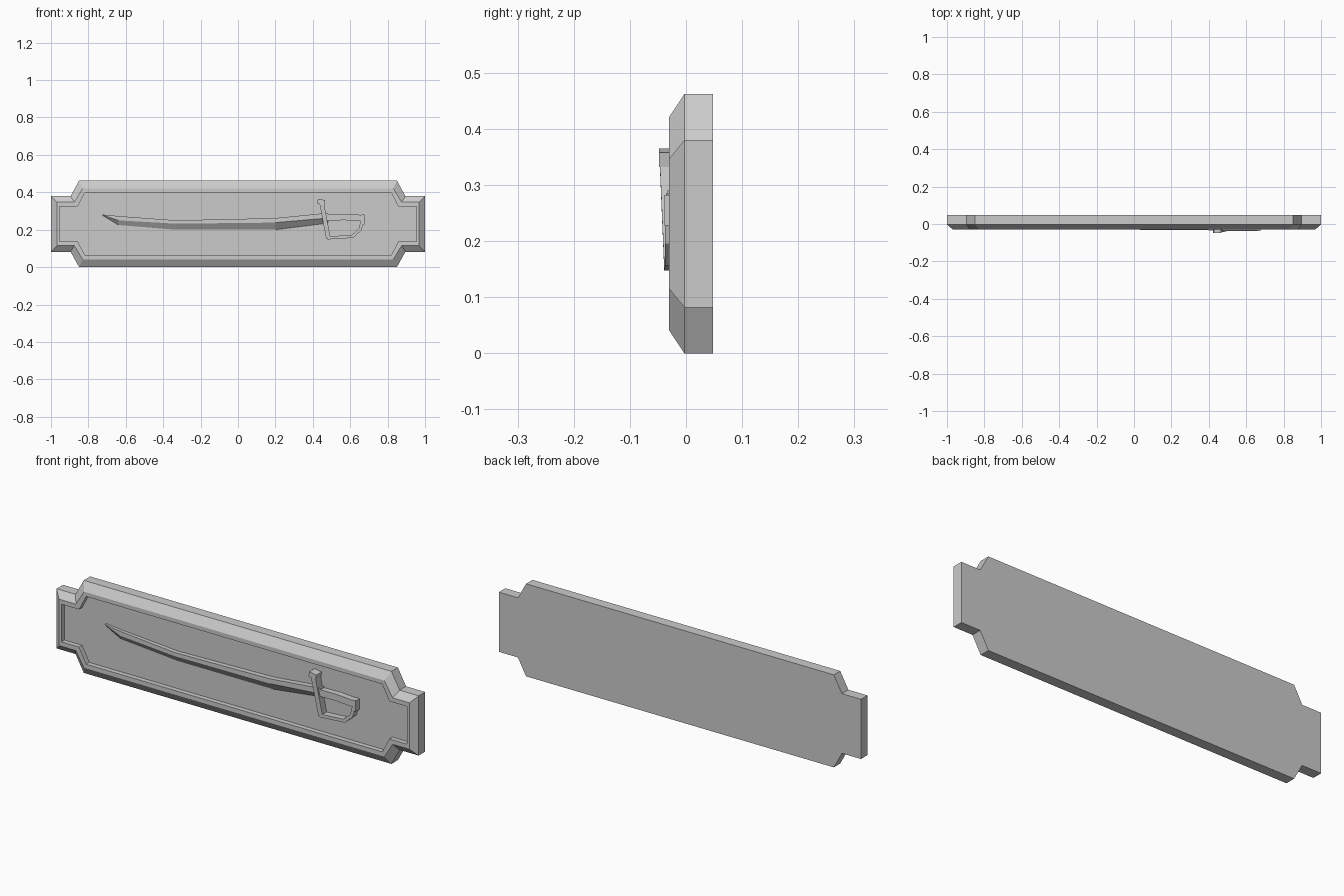
import bpy
import bmesh
from mathutils import Vector

if "Cube" in bpy.data.objects:
    bpy.data.objects.remove(bpy.data.objects["Cube"])

GREY = (0.6, 0.6, 0.6, 1)
mat = bpy.data.materials.new("plain grey")
mat.use_nodes = True
mat.diffuse_color = GREY
mat.node_tree.nodes["Principled BSDF"].inputs["Base Color"].default_value = GREY

MID_Z = 0.231   # height of the plaque's centre line
FLOOR = -0.006  # y of the recessed panel


def loft(name, sections):
    """Skin a row of matching closed sections and cap both ends."""
    bm = bmesh.new()
    rings = [[bm.verts.new(p) for p in s] for s in sections]
    n = len(rings[0])
    for a, b in zip(rings, rings[1:]):
        for i in range(n):
            j = (i + 1) % n
            bm.faces.new((a[i], a[j], b[j], b[i]))
    bm.faces.new(rings[0])
    bm.faces.new(rings[-1])
    bmesh.ops.remove_doubles(bm, verts=bm.verts, dist=0.0001)
    bmesh.ops.recalc_face_normals(bm, faces=bm.faces)
    mesh = bpy.data.meshes.new(name)
    bm.to_mesh(mesh)
    bm.free()
    mesh.materials.append(mat)
    obj = bpy.data.objects.new(name, mesh)
    bpy.context.collection.objects.link(obj)
    return obj


def outline(quarter, y):
    """Mirror one corner of the plaque into the whole outline."""
    half = quarter + [(-x, z) for x, z in reversed(quarter)]
    full = half + [(x, -z) for x, z in reversed(half)]
    return [(x, y, z + MID_Z) for x, z in full]


def strip(name, path, width, front, back=FLOOR):
    """Flat bar along x-z points, mitred at bends; front may vary per point."""
    pts = [Vector(p) for p in path]
    sections = []
    for i, p in enumerate(pts):
        d0 = (p - pts[i - 1]).normalized() if i else None
        d1 = (pts[i + 1] - p).normalized() if i < len(pts) - 1 else None
        d = ((d0 or d1) + (d1 or d0)).normalized()
        side = Vector((-d.y, d.x)) * width / 2 / d.dot(d1 or d0)
        a, b = p + side, p - side
        f = front[i]
        sections.append([(a.x, f, a.y), (b.x, f, b.y),
                         (b.x, back, b.y), (a.x, back, a.y)])
    return loft(name, sections)


# Plaque: flat back, bevelled edge, raised rim, sunken panel
outer = [(1, .149), (.895, .149), (.85, .231)]
ridge = [(.968, .116), (.875, .116), (.83, .19)]
inner = [(.955, .094), (.857, .094), (.818, .169)]
loft("plaque", [outline(outer, .048), outline(outer, -.003),
                outline(ridge, -.03), outline(inner, -.03),
                outline(inner, FLOOR)])

# Blade: flat upper face and a slope down to the cutting edge
blade = [(-.725, .281, .279, .277, -.016), (-.64, .273, .25, .225, -.022),
         (-.33, .25, .232, .2, -.028), (.2, .262, .238, .2, -.032),
         (.48, .29, .262, .235, -.034)]
loft("blade", [[(x, FLOOR, top), (x, y, top), (x, y, mid), (x, FLOOR, low)]
               for x, top, mid, low, y in blade])

# Grip with a small pommel
strip("grip", [(.47, .266), (.57, .268), (.66, .262)], .034,
      [-.034, -.036, -.036])
strip("pommel", [(.668, .282), (.668, .228)], .016, [-.038, -.038])

# Cross guard with its block-shaped end
strip("cross_guard", [(.447, .345), (.483, .155)], .024, [-.047, -.039])
strip("guard_end", [(.425, .352), (.464, .345)], .026, [-.048, -.048])

# Knuckle bow curving from the guard to the pommel
strip("knuckle_bow", [(.478, .156), (.612, .164), (.652, .2), (.664, .245)],
      .016, [-.039, -.037, -.037, -.037])
